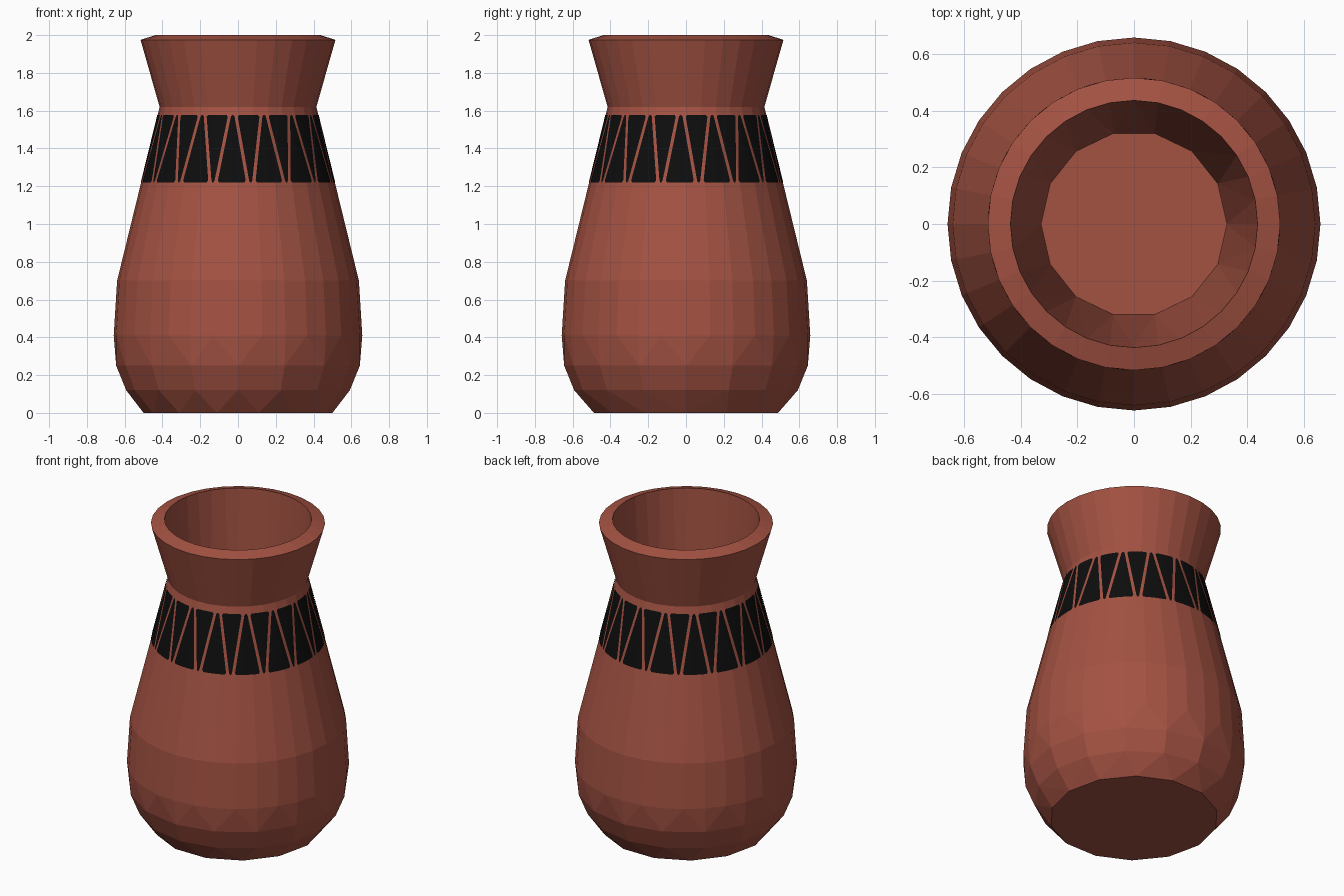
import bpy, bmesh, math

if "Cube" in bpy.data.objects:
    bpy.data.objects.remove(bpy.data.objects["Cube"])


def material(name, rgb):
    m = bpy.data.materials.new(name)
    m.diffuse_color = (*rgb, 1)
    m.use_nodes = True
    m.node_tree.nodes["Principled BSDF"].inputs["Base Color"].default_value = m.diffuse_color
    return m


def make_object(name, bm, mat):
    me = bpy.data.meshes.new(name)
    bm.to_mesh(me)
    bm.free()
    me.materials.append(mat)
    ob = bpy.data.objects.new(name, me)
    bpy.context.collection.objects.link(ob)
    return ob


def ring(bm, z, r, n):
    return [bm.verts.new((r * math.cos(2 * math.pi * i / n),
                          r * math.sin(2 * math.pi * i / n), z)) for i in range(n)]


def bridge(bm, a, b):
    """Join two rings: quads if counts match, otherwise a triangle zipper."""
    n, m = len(a), len(b)
    if n == m:
        for i in range(n):
            j = (i + 1) % n
            bm.faces.new((a[i], a[j], b[j], b[i]))
        return
    i = j = 0
    while i < n or j < m:
        if j >= m or (i < n and (i + 0.5) / n <= (j + 0.5) / m):
            bm.faces.new((a[i % n], a[(i + 1) % n], b[j % m]))
            i += 1
        else:
            bm.faces.new((a[i % n], b[(j + 1) % m], b[j % m]))
            j += 1


clay = material("terracotta", (0.37, 0.085, 0.055))
black = material("black paint", (0.004, 0.004, 0.004))

# Vase: outer wall, sloped rim and inner wall, coarser towards the base
profile = [(0, 0.50, 14), (0.12, 0.592, 16), (0.25, 0.645, 16), (0.41, 0.658, 32),
           (0.70, 0.64, 32), (1.62, 0.415, 32), (1.975, 0.516, 32),
           (2.0, 0.436, 32), (0.15, 0.328, 14)]
bm = bmesh.new()
rings = [ring(bm, *p) for p in profile]
for lower, upper in zip(rings, rings[1:]):
    bridge(bm, lower, upper)
bm.faces.new(rings[0][::-1])
bm.faces.new(rings[-1])
bmesh.ops.recalc_face_normals(bm, faces=bm.faces)
make_object("vase", bm, clay)


# Painted band: alternating upright and inverted wedges hugging the shoulder
def shoulder_radius(z):
    return 0.64 + (z - 0.70) / 0.92 * (0.415 - 0.64) + 0.002


Z0, Z1, COLS, COUNT = 1.22, 1.578, 4, 16
bm = bmesh.new()


def wedge(center, low_width, high_width):
    # small insets at the ends give the softened corners
    rows = []
    for t, shrink in ((0, 0.018), (0.03, 0), (0.97, 0), (1, 0.018)):
        z = Z0 + (Z1 - Z0) * t
        r = shoulder_radius(z)
        w = low_width + (high_width - low_width) * t
        w = max(w - shrink, w * 0.5) / r
        rows.append([bm.verts.new((r * math.cos(center + w * (c / COLS - 0.5)),
                                   r * math.sin(center + w * (c / COLS - 0.5)), z))
                     for c in range(COLS + 1)])
    for a, b in zip(rows, rows[1:]):
        for c in range(COLS):
            bm.faces.new((a[c], a[c + 1], b[c + 1], b[c]))


step = 2 * math.pi / COUNT
for k in range(COUNT):
    ang = k * step - 0.065
    wedge(ang, 0.152, 0.016)
    wedge(ang + step / 2, 0.014, 0.119)
make_object("painted_band", bm, black)
